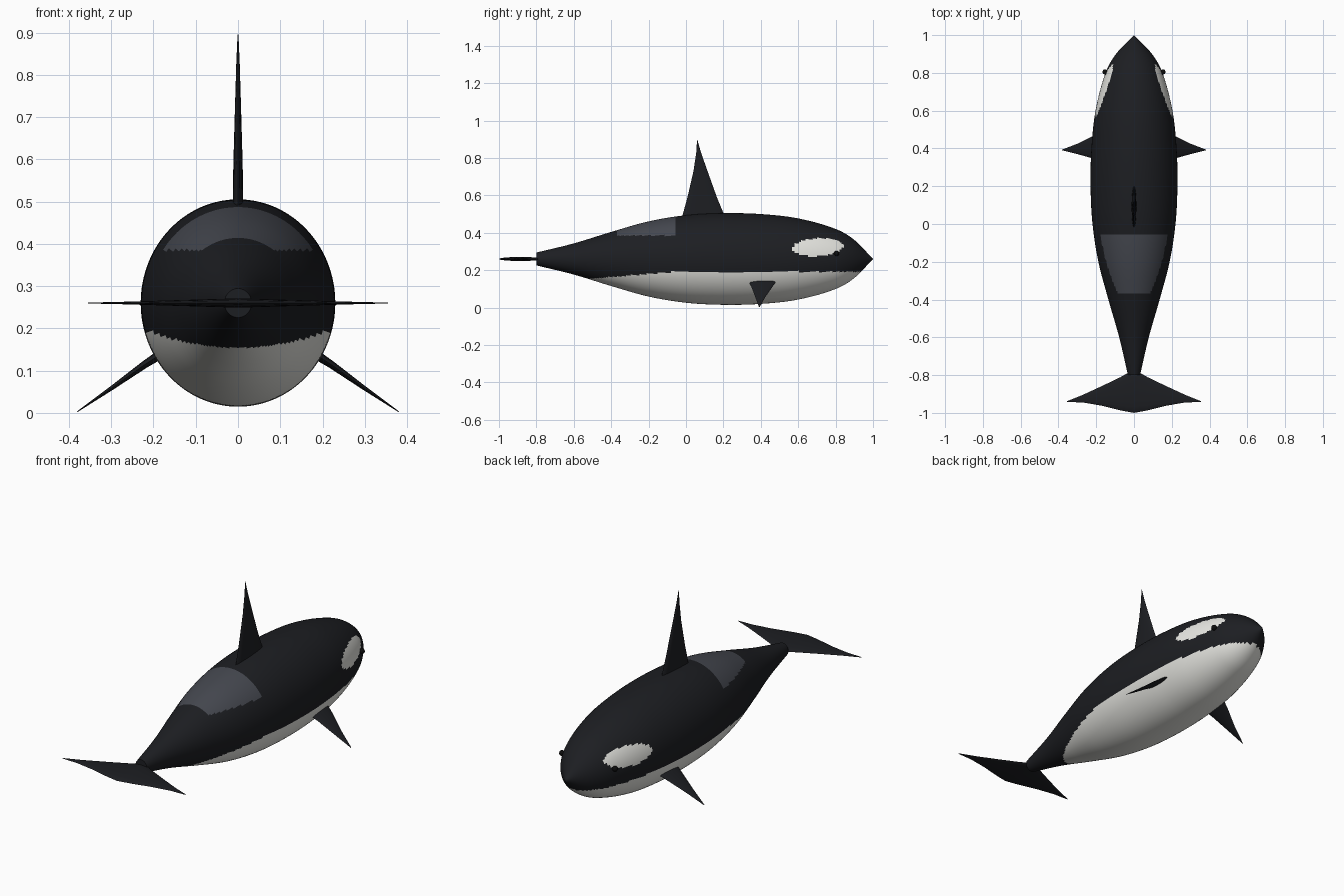
import bpy, bmesh, math
from mathutils import Vector

if "Cube" in bpy.data.objects:
    bpy.data.objects.remove(bpy.data.objects["Cube"])


def material(name, rgb):
    m = bpy.data.materials.new(name)
    m.diffuse_color = (*rgb, 1)
    m.use_nodes = True
    m.node_tree.nodes["Principled BSDF"].inputs["Base Color"].default_value = m.diffuse_color
    return m


BLACK = material("black_skin", (0.012, 0.013, 0.016))
WHITE = material("white_skin", (0.80, 0.80, 0.76))
GREY = material("grey_saddle", (0.06, 0.065, 0.08))
EYE = material("eye_black", (0.004, 0.004, 0.004))

MID_Z, RX, RZ = 0.26, 0.23, 0.245
# body outline: (y, fraction of the largest radius)
OUTLINE = [(-0.8, 0.14), (-0.6, 0.34), (-0.4, 0.59), (-0.2, 0.82), (0, 0.955), (0.2, 1.0),
           (0.4, 0.98), (0.6, 0.885), (0.8, 0.655), (0.9, 0.415), (1.0, 0.0)]


def girth(y):
    # smooth cubic interpolation of the outline
    n = len(OUTLINE)

    def slope(k):
        a, b = OUTLINE[max(k - 1, 0)], OUTLINE[min(k + 1, n - 1)]
        return (b[1] - a[1]) / (b[0] - a[0])
    i = max(k for k in range(n - 1) if OUTLINE[k][0] <= y + 1e-9)
    (y0, r0), (y1, r1) = OUTLINE[i], OUTLINE[i + 1]
    h = y1 - y0
    t = (y - y0) / h
    return ((2*t**3 - 3*t**2 + 1) * r0 + (t**3 - 2*t**2 + t) * h * slope(i)
            + (3*t**2 - 2*t**3) * r1 + (t**3 - t**2) * h * slope(i + 1))


def loft(name, rings, mats):
    bm = bmesh.new()
    loops = [[bm.verts.new(p) for p in ring] for ring in rings]
    n = len(loops[0])
    for a, b in zip(loops, loops[1:]):
        for i in range(n):
            j = (i + 1) % n
            bm.faces.new((a[i], a[j], b[j], b[i]))
    bm.faces.new(loops[0])
    bm.faces.new(loops[-1])
    bmesh.ops.remove_doubles(bm, verts=bm.verts, dist=1e-5)
    bmesh.ops.recalc_face_normals(bm, faces=bm.faces)
    me = bpy.data.meshes.new(name)
    bm.to_mesh(me)
    bm.free()
    for m in mats:
        me.materials.append(m)
    ob = bpy.data.objects.new(name, me)
    bpy.context.collection.objects.link(ob)
    smooth(ob)
    return ob


def smooth(ob):
    bpy.ops.object.select_all(action='DESELECT')
    ob.select_set(True)
    bpy.context.view_layer.objects.active = ob
    bpy.ops.object.shade_smooth_by_angle(angle=math.radians(40))


# body
SEG, ROWS = 128, 150
rings = []
for k in range(ROWS + 1):
    y = -0.8 + 1.8 * k / ROWS
    g = max(girth(y), 0)
    rings.append([(RX * g * math.cos(2*math.pi*i/SEG), y, MID_Z + RZ * g * math.sin(2*math.pi*i/SEG))
                  for i in range(SEG)])
body = loft("body", rings, [BLACK, WHITE, GREY])

# skin markings: belly, eye patches, saddle
for p in body.data.polygons:
    x, y, z = p.center
    belly_top = 0.192 + min(0, (y + 0.05) * 0.08)
    if -0.54 < y < 0.95 and z < belly_top:
        p.material_index = 1
    elif ((y - 0.705) / 0.135)**2 + ((z - 0.322 - (y - 0.7) * 0.05) / 0.048)**2 < 1:
        p.material_index = 1
    elif -0.37 < y < -0.055 and z > 0.385:
        p.material_index = 2


def fin(name, sections, thick_axis):
    # each section: (front edge point, back edge point, half thickness)
    axis, N = Vector(thick_axis).normalized(), 16
    out = []
    for front, back, half in sections:
        f, b = Vector(front), Vector(back)
        out.append([(f + b) / 2 + (f - b) / 2 * math.cos(2*math.pi*i/N) + axis * half * math.sin(2*math.pi*i/N)
                    for i in range(N)])
    return loft(name, out, [BLACK])


# dorsal fin
fin("dorsal_fin", [((0, 0.215, 0.47), (0, -0.025, 0.47), 0.013),
                   ((0, 0.165, 0.59), (0, 0.008, 0.59), 0.011),
                   ((0, 0.115, 0.73), (0, 0.04, 0.73), 0.007),
                   ((0, 0.08, 0.83), (0, 0.055, 0.83), 0.004),
                   ((0, 0.061, 0.896), (0, 0.059, 0.896), 0.001)], (1, 0, 0))

for side, s in (("left", -1), ("right", 1)):
    # flippers
    fin(side + "_flipper", [((s*0.15, 0.495, 0.16), (s*0.15, 0.325, 0.16), 0.013),
                            ((s*0.22, 0.465, 0.115), (s*0.22, 0.348, 0.115), 0.009),
                            ((s*0.30, 0.425, 0.058), (s*0.30, 0.37, 0.058), 0.005),
                            ((s*0.38, 0.394, 0.003), (s*0.38, 0.390, 0.003), 0.001)], (s*0.56, 0, 0.83))
    # tail flukes
    fin(side + "_fluke", [((0, -0.77, MID_Z), (0, -1.0, MID_Z), 0.011),
                          ((s*0.07, -0.81, MID_Z), (s*0.07, -0.987, MID_Z), 0.009),
                          ((s*0.17, -0.858, MID_Z), (s*0.17, -0.962, MID_Z), 0.006),
                          ((s*0.27, -0.904, MID_Z), (s*0.27, -0.945, MID_Z), 0.003),
                          ((s*0.355, -0.938, MID_Z), (s*0.355, -0.942, MID_Z), 0.001)], (0, 0, 1))
    # eyes
    bpy.ops.mesh.primitive_uv_sphere_add(segments=20, ring_count=12, radius=0.014,
                                         location=(s*0.153, 0.805, 0.29))
    eye = bpy.context.object
    eye.name = side + "_eye"
    eye.data.materials.append(EYE)
    smooth(eye)
